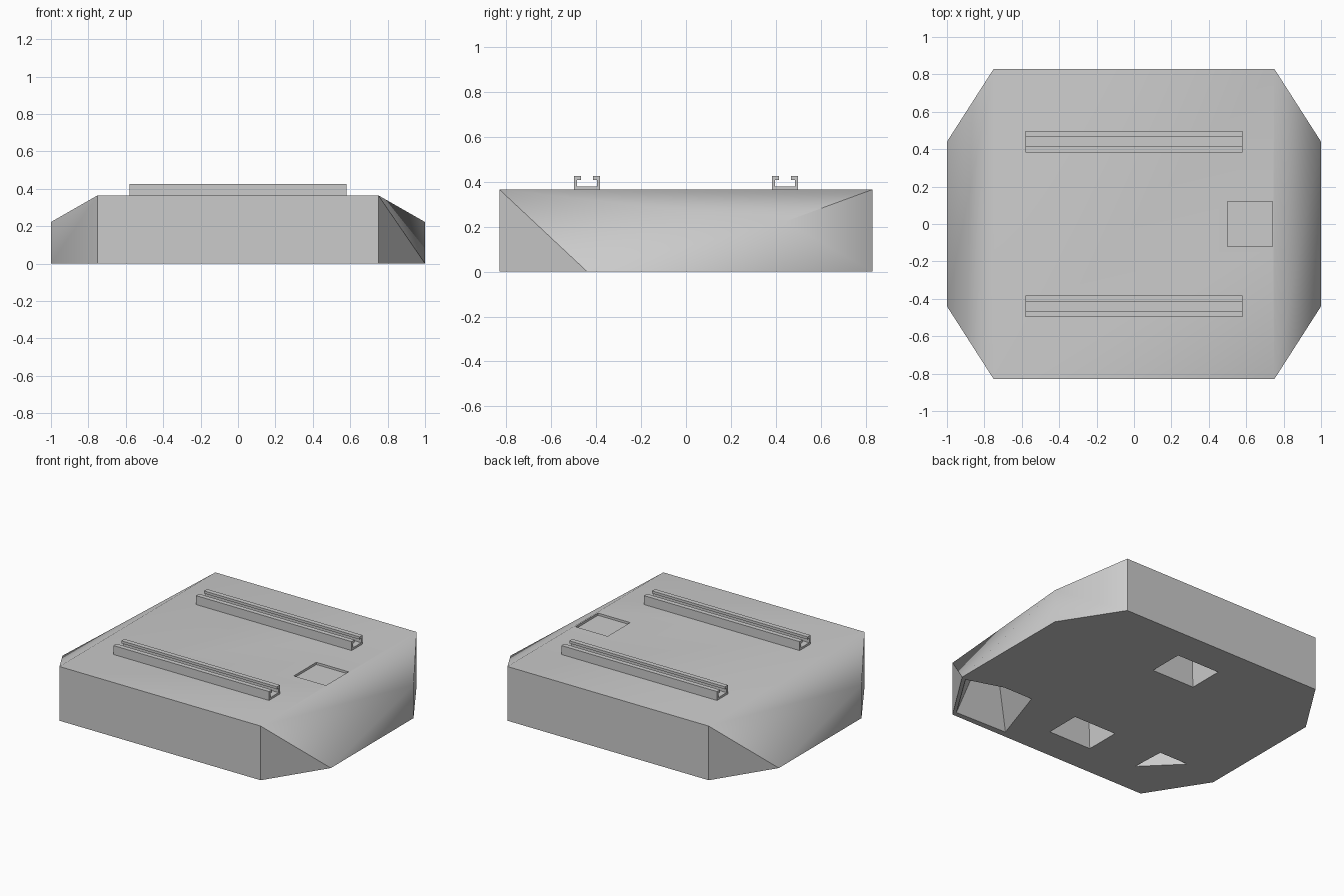
import bpy, bmesh, math

if "Cube" in bpy.data.objects:
    bpy.data.objects.remove(bpy.data.objects["Cube"])

GREY = (0.6, 0.6, 0.6, 1)
grey = bpy.data.materials.new("plain grey")
grey.use_nodes = True
grey.diffuse_color = GREY
grey.node_tree.nodes["Principled BSDF"].inputs["Base Color"].default_value = GREY


def add_object(name, bm):
    bmesh.ops.recalc_face_normals(bm, faces=bm.faces)
    mesh = bpy.data.meshes.new(name)
    bm.to_mesh(mesh)
    bm.free()
    mesh.materials.append(grey)
    obj = bpy.data.objects.new(name, mesh)
    bpy.context.collection.objects.link(obj)
    return obj


def loft(name, lower, upper):
    """Closed solid between two matching outlines."""
    bm = bmesh.new()
    a = [bm.verts.new(p) for p in lower]
    b = [bm.verts.new(p) for p in upper]
    bm.faces.new(a)
    bm.faces.new(b)
    for i in range(len(a)):
        j = (i + 1) % len(a)
        bm.faces.new((a[i], a[j], b[j], b[i]))
    return add_object(name, bm)


def pocket(outline, z_open, z_end, taper):
    """Cutter that narrows from its opening toward its end."""
    cx = sum(p[0] for p in outline) / len(outline)
    cy = sum(p[1] for p in outline) / len(outline)
    end = [(cx + (x - cx) * taper, cy + (y - cy) * taper, z_end) for x, y in outline]
    return loft("pocket_cutter", [(x, y, z_open) for x, y in outline], end)


def box(x0, x1, y0, y1):
    return [(x0, y0), (x1, y0), (x1, y1), (x0, y1)]


# Body: faceted slab, its two sides twisted alike by a half turn
TOP = 0.365
bm = bmesh.new()
for s in (1, -1):
    for p in ((0.75, -0.83, 0), (0.75, 0.83, 0), (0.75, -0.83, TOP), (0.75, 0.83, TOP),
              (1, -0.44, 0), (1, 0.44, 0), (1, 0.44, 0.222)):
        bm.verts.new((p[0] * s, p[1] * s, p[2]))
bmesh.ops.convex_hull(bm, input=bm.verts)
bmesh.ops.dissolve_limit(bm, angle_limit=0.01, verts=bm.verts, edges=bm.edges)
body = add_object("body", bm)

# Pockets: shallow recess on top, deeper ones underneath
cutters = [
    pocket(box(0.5, 0.74, -0.12, 0.12), TOP + 0.01, TOP - 0.015, 1),
    pocket(box(-0.16, 0.16, 0.37, 0.61), -0.01, 0.25, 0.85),
    pocket(box(-0.16, 0.16, -0.61, -0.37), -0.01, 0.25, 0.85),
    pocket([(-0.51, -0.6), (-0.52, -0.37), (-0.74, -0.37)], -0.01, 0.2, 0.7),
    pocket([(0.97, -0.45), (0.72, -0.37), (0.5, -0.37), (0.36, -0.79), (0.75, -0.8)],
           -0.01, 0.25, 0.5),
]
bpy.context.view_layer.objects.active = body
for cutter in cutters:
    cutter.hide_render = True
    mod = body.modifiers.new("cut", "BOOLEAN")
    mod.operation = "DIFFERENCE"
    mod.solver = "EXACT"
    mod.object = cutter
    bpy.ops.object.modifier_apply(modifier=mod.name)
    bpy.data.objects.remove(cutter)

bpy.ops.object.select_all(action="DESELECT")
body.select_set(True)
bpy.ops.object.shade_smooth_by_angle(angle=math.radians(33))

# Rails: slotted channel section run along x
half = [(0.058, 0), (0.058, 0.06), (0.026, 0.06), (0.026, 0.043),
        (0.044, 0.043), (0.044, 0.014)]
section = half + [(-y, z) for y, z in reversed(half)]
for name, y0 in (("front_rail", -0.44), ("back_rail", 0.44)):
    ends = [[(x, y0 + y, TOP + z) for y, z in section] for x in (-0.58, 0.58)]
    loft(name, *ends)
